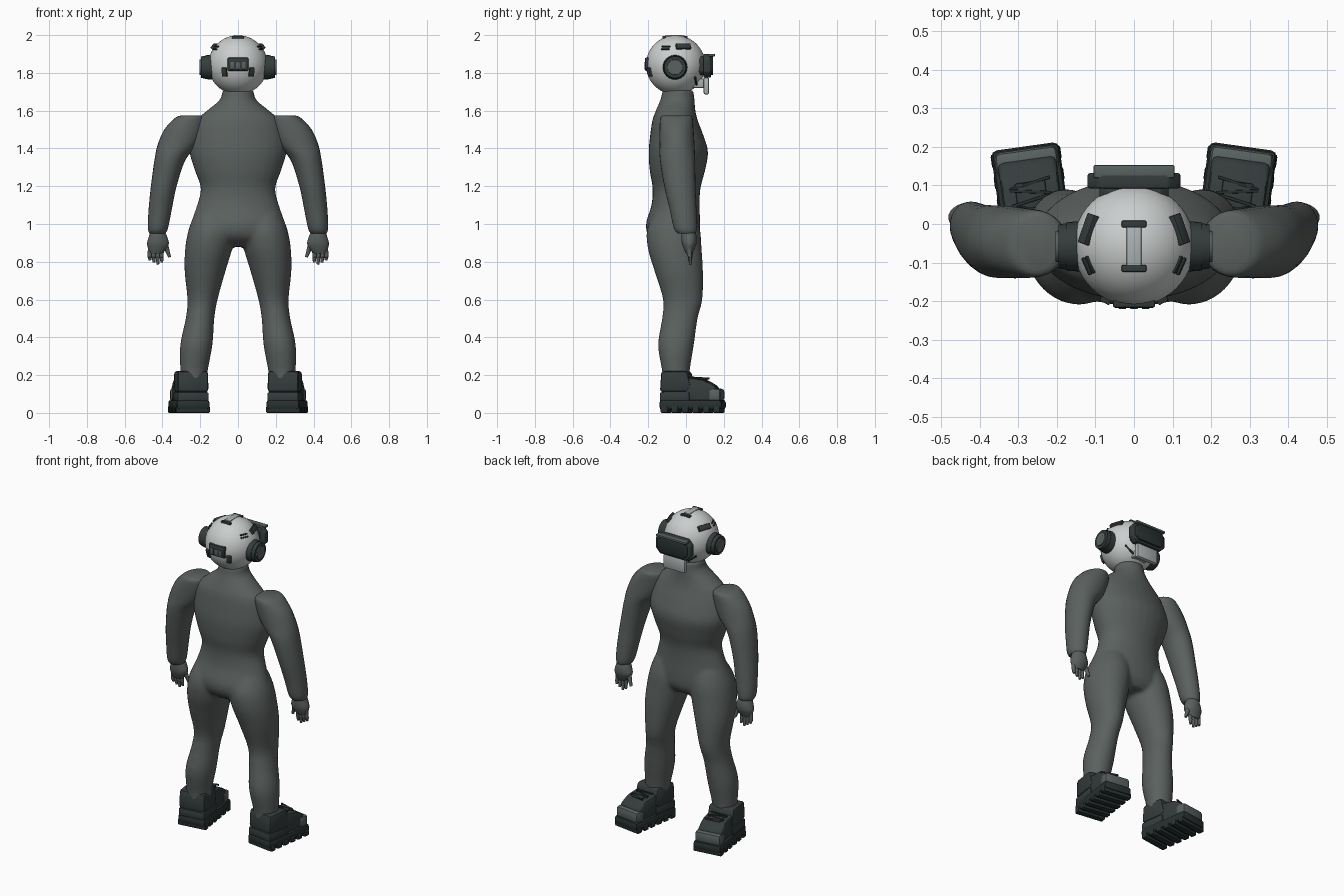
import bpy, bmesh, math
from mathutils import Matrix, Vector

old = bpy.data.objects.get("Cube")
if old:
    bpy.data.objects.remove(old, do_unlink=True)


def material(name, r, g, b):
    mat = bpy.data.materials.new(name)
    mat.use_nodes = True
    mat.diffuse_color = (r, g, b, 1)
    shader = next(n for n in mat.node_tree.nodes if n.type == 'BSDF_PRINCIPLED')
    shader.inputs["Base Color"].default_value = (r, g, b, 1)
    shader.inputs["Roughness"].default_value = 0.7
    return mat


SUIT = material("suit grey", .105, .12, .115)
SHELL = material("helmet white", .6, .62, .62)
PLATE = material("pale grey", .42, .45, .45)
TRIM = material("trim grey", .1, .12, .12)
DARK = material("dark gear", .035, .045, .045)
SOLE = material("sole black", .022, .03, .03)


def finish(name, bm, mat, mirror=False):
    """Shade smooth with sharp creases, and mirror across x when asked."""
    bmesh.ops.recalc_face_normals(bm, faces=bm.faces)
    for f in bm.faces:
        f.smooth = True
    for e in bm.edges:
        e.smooth = e.calc_face_angle(0) < math.radians(38)
    mesh = bpy.data.meshes.new(name)
    bm.to_mesh(mesh)
    bm.free()
    mesh.materials.append(mat)
    obj = bpy.data.objects.new(name, mesh)
    bpy.context.scene.collection.objects.link(obj)
    if mirror:
        mod = obj.modifiers.new("Mirror", 'MIRROR')
        mod.use_mirror_merge = False
    return obj


def smooth_rows(rows, steps=5):
    """Catmull-Rom interpolation between the given rows."""
    out = []
    for i in range(len(rows) - 1):
        a, b, c, d = (rows[min(max(i + k, 0), len(rows) - 1)] for k in (-1, 0, 1, 2))
        for s in range(steps):
            t = s / steps
            out.append([(2*q + (r - p)*t + (2*p - 5*q + 4*r - w)*t*t
                         + (3*q - p - 3*r + w)*t**3) / 2
                        for p, q, r, w in zip(a, b, c, d)])
    return out + [rows[-1]]


def loft(bm, rows, side=1, sides=28):
    """Closed tube through rows of (height, inner x, outer x, back y, front y)."""
    rings = []
    for z, x0, x1, y0, y1 in smooth_rows(rows):
        ring = []
        for k in range(sides):
            a = math.tau * k / sides
            ring.append(bm.verts.new((side * ((x0 + x1) + (x1 - x0)*math.cos(a)) / 2,
                                      ((y0 + y1) + (y1 - y0)*math.sin(a)) / 2, z)))
        rings.append(ring)
    for lo, hi in zip(rings, rings[1:]):
        for k in range(sides):
            n = (k + 1) % sides
            bm.faces.new((lo[k], lo[n], hi[n], hi[k]))
    bm.faces.new(rings[0])
    bm.faces.new(rings[-1])


def box(name, mat, center, size, bevel=0, frame=Matrix(), mirror=False):
    bm = bmesh.new()
    bmesh.ops.create_cube(bm, size=1, matrix=Matrix.Diagonal((*size, 1)))
    if bevel:
        bmesh.ops.bevel(bm, geom=bm.edges[:], offset=bevel, segments=2, affect='EDGES', profile=.5)
    bm.transform(frame @ Matrix.Translation(center))
    return finish(name, bm, mat, mirror)


def prism(name, mat, outline, place, depth, bevel, frame=Matrix(), mirror=False):
    """Outline of 2D points, placed in space, extruded along a vector."""
    bm = bmesh.new()
    face = bm.faces.new([bm.verts.new(place(*p)) for p in outline])
    ext = bmesh.ops.extrude_face_region(bm, geom=[face])
    bmesh.ops.translate(bm, vec=depth, verts=[v for v in ext["geom"] if isinstance(v, bmesh.types.BMVert)])
    bmesh.ops.recalc_face_normals(bm, faces=bm.faces)
    bmesh.ops.bevel(bm, geom=bm.edges[:], offset=bevel, segments=2, affect='EDGES', profile=.5)
    bm.transform(frame)
    return finish(name, bm, mat, mirror)


def rod(bm, a, b, r0, r1):
    a, b = Vector(a), Vector(b)
    turn = (b - a).to_track_quat('Z', 'Y').to_matrix().to_4x4()
    bmesh.ops.create_cone(bm, cap_ends=True, segments=24, radius1=r0, radius2=r1, depth=(b - a).length,
                          matrix=Matrix.Translation((a + b) / 2) @ turn)


# Suit: torso and both legs blended into one skin
torso = [(1.71, .085, -.125, .04), (1.66, .095, -.135, .045), (1.6, .165, -.16, .05),
         (1.55, .22, -.178, .062), (1.47, .248, -.19, .092), (1.38, .257, -.198, .117),
         (1.28, .228, -.192, .1), (1.19, .198, -.177, .077), (1.1, .217, -.183, .072),
         (1, .25, -.212, .075), (.93, .245, -.195, .07), (.88, .13, -.13, .04)]
leg = [(1.05, .03, .23, -.17, .05), (.97, .012, .262, -.207, .075), (.87, .03, .28, -.202, .083),
       (.75, .066, .283, -.167, .09), (.6, .108, .268, -.122, .087), (.5, .125, .277, -.127, .062),
       (.36, .135, .306, -.148, .042), (.22, .16, .306, -.127, .02), (.12, .17, .3, -.12, .02)]
bm = bmesh.new()
loft(bm, [(z, -x, x, y0, y1) for z, x, y0, y1 in torso])
for side in (1, -1):
    loft(bm, leg, side)
body = finish("suit_body", bm, SUIT)
mod = body.modifiers.new("Blend", 'REMESH')
mod.mode = 'VOXEL'
mod.voxel_size = .011
mod.use_smooth_shade = True
mod = body.modifiers.new("Relax", 'SMOOTH')
mod.factor = .5
mod.iterations = 8

# Sleeves
bm = bmesh.new()
loft(bm, [(1.575, .2, .3, -.12, .02), (1.56, .175, .335, -.136, .035), (1.5, .175, .39, -.14, .04),
          (1.42, .21, .425, -.14, .045), (1.34, .278, .442, -.138, .048), (1.2, .325, .461, -.115, .05),
          (1.08, .35, .473, -.087, .055), (.98, .37, .477, -.065, .058), (.95, .385, .468, -.045, .05)])
finish("sleeve", bm, SUIT, True)

# Hands with fingers and thumb
bm = bmesh.new()
loft(bm, [(.965, .39, .462, -.02, .045), (.94, .378, .47, -.025, .055), (.9, .366, .481, -.022, .056),
          (.87, .378, .476, -.012, .046), (.845, .4, .465, 0, .034)])
for i in range(4):
    x = .403 + i * .021
    tip = .785 + .012 * abs(i - 1)
    rod(bm, (x, .018, .87), (x + .002, .02, .825), .0115, .0105)
    rod(bm, (x + .002, .02, .825), (x, .024, tip), .0105, .007)
rod(bm, (.385, .02, .89), (.362, .03, .825), .015, .008)
finish("hand", bm, SUIT, True)

# Boots, toes turned outward
foot = Matrix.Translation((.26, .035, 0)) @ Matrix.Rotation(math.radians(-8), 4, 'Z')
box("boot_sole", SOLE, (0, 0, .043), (.178, .335, .052), .016, foot, True)
for i in range(6):
    box("sole_lug", SOLE, (0, -.14 + i * .056, .018), (.182, .038, .036), .007, foot, True)
prism("boot_upper", DARK, [(-.155, .06), (-.155, .17), (-.03, .19), (.07, .175), (.13, .14), (.15, .06)],
      lambda y, z: (-.076, y, z), (.152, 0, 0), .014, foot, True)
prism("boot_collar", DARK, [(-.165, .11), (-.158, .222), (-.018, .222), (.005, .13), (-.02, .11)],
      lambda y, z: (-.083, y, z), (.166, 0, 0), .016, foot, True)
box("toe_cap", TRIM, (0, .128, .095), (.164, .065, .066), .016, foot, True)
box("heel_band", DARK, (0, -.085, .085), (.168, .16, .05), .01, foot, True)
box("boot_tongue", DARK, (0, .03, .178), (.08, .09, .016), .005, foot, True)
for i, angle in enumerate((10, -10, 10, -10)):
    lace = foot @ Matrix.Translation((0, .005 + i * .022, .188 - i * .002)) @ Matrix.Rotation(math.radians(angle), 4, 'Z')
    box("boot_lace", SOLE, (0, 0, 0), (.11, .008, .01), .002, lace, True)

# Helmet shell and neck seal
HEAD = Vector((0, -.055, 1.842))
RADIUS = .157
bm = bmesh.new()
bmesh.ops.create_uvsphere(bm, u_segments=48, v_segments=32, radius=RADIUS, matrix=Matrix.Translation(HEAD))
finish("helmet_shell", bm, SHELL)

# Ear cups
for name, mat, x0, x1, r in (("ear_base", DARK, .13, .175, .066), ("ear_ring", DARK, .175, .196, .06),
                             ("ear_cap", TRIM, .19, .203, .042)):
    bm = bmesh.new()
    rod(bm, (x0, -.058, 1.83), (x1, -.058, 1.83), r, r * .95)
    finish(name, bm, mat, True)


def octagon(w, h, c):
    return [(-w, c - h), (-w, h - c), (c - w, h), (w - c, h), (w, h - c), (w, c - h), (w - c, -h), (c - w, -h)]


# Visor, brow and chin guard on the face side
def on_face(y):
    return lambda x, z: (x, y, z + 1.838)


prism("visor_mount", DARK, octagon(.09, .05, .02), on_face(.03), (0, .08, 0), .004)
prism("visor_frame", DARK, octagon(.12, .063, .03), on_face(.092), (0, .04, 0), .006)
prism("visor_glass", SOLE, octagon(.105, .05, .025), on_face(.128), (0, .016, 0), .005)
box("visor_brow", TRIM, (0, .136, 1.894), (.21, .034, .014), .004)
box("chin_guard", PLATE, (0, .108, 1.731), (.15, .03, .09), .01)
box("chin_mount", PLATE, (0, .05, 1.745), (.1, .1, .05), .008)


def patch(name, mat, point, size, roll=0):
    """Plate lying on the helmet, facing outward through the point."""
    n = (Vector(point) - HEAD).normalized()
    t = Vector((0, 0, 1)).cross(n).normalized()
    frame = Matrix((t, n.cross(t), n)).transposed().to_4x4()
    frame = Matrix.Translation(HEAD + n * RADIUS) @ frame @ Matrix.Rotation(math.radians(roll), 4, 'Z')
    box(name, mat, (0, 0, 0), size, .003, frame, True)


# Helmet side fittings
for z in (1.918, 1.938):
    patch("side_vent", SOLE, (.112, -.105, z), (.048, .009, .012))
patch("side_module", DARK, (.115, -.015, 1.937), (.08, .032, .022))
patch("cheek_slot", SOLE, (.08, .055, 1.755), (.07, .011, .01), -45)

# Helmet crown strip and brackets
box("crown_strip", PLATE, (0, -.058, 1.996), (.038, .1, .008), .002)
for y in (-.115, 0):
    box("crown_bracket", DARK, (0, y, 1.988), (.064, .018, .014), .003)

# Rear module with slots and side latches
box("rear_module", DARK, (0, -.2, 1.846), (.11, .034, .07), .006)
for x in (-.03, 0, .03):
    box("rear_slot", TRIM, (x, -.217, 1.838), (.02, .006, .038), .002)
patch("rear_latch", DARK, (.07, -.19, 1.805), (.028, .048, .022))
